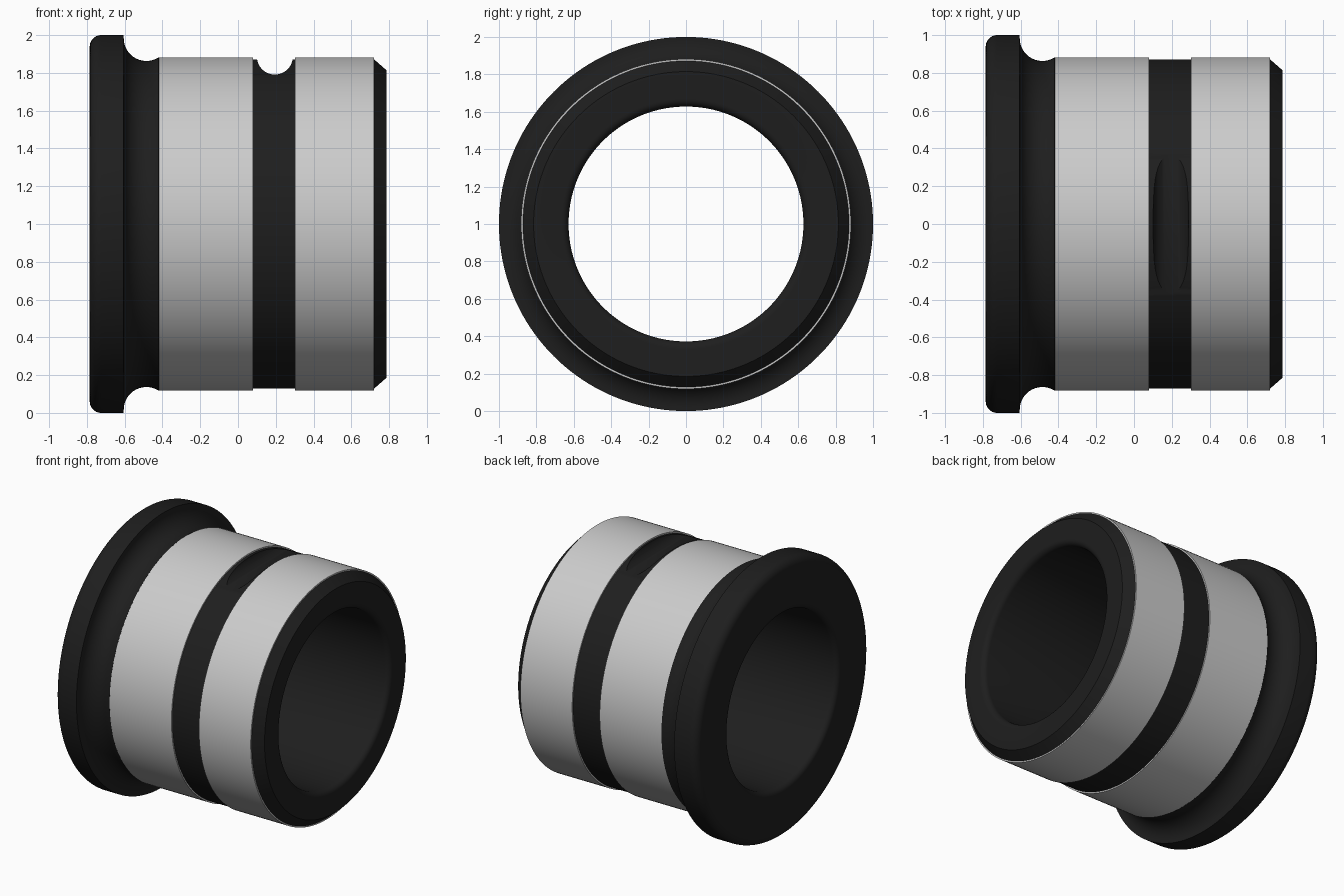
import bpy, bmesh
from math import sin, cos, pi, radians

if "Cube" in bpy.data.objects:
    bpy.data.objects.remove(bpy.data.objects["Cube"])

SEG = 160
CZ = 1.0  # height of the bore axis

rubber = bpy.data.materials.new("black_rubber")
rubber.diffuse_color = (0.013, 0.013, 0.013, 1)
rubber.use_nodes = True
rubber.node_tree.nodes["Principled BSDF"].inputs["Base Color"].default_value = rubber.diffuse_color


def arc(cx, cr, rad, a0, a1, n):
    """Points of an arc in the (x, radius) plane, angles in degrees."""
    return [(cx + rad * cos(radians(a0 + (a1 - a0) * i / n)),
             cr + rad * sin(radians(a0 + (a1 - a0) * i / n))) for i in range(n + 1)]


def lathe(name, profile, mat=None):
    """Revolve a closed (x, radius) profile about the x axis."""
    bm = bmesh.new()
    rings = []
    for s in range(SEG):
        a = 2 * pi * s / SEG
        rings.append([bm.verts.new((x, r * sin(a), CZ + r * cos(a))) for x, r in profile])
    n = len(profile)
    for s in range(SEG):
        p, q = rings[s], rings[(s + 1) % SEG]
        for i in range(n):
            j = (i + 1) % n
            bm.faces.new((p[i], p[j], q[j], q[i]))
    bmesh.ops.recalc_face_normals(bm, faces=bm.faces)
    me = bpy.data.meshes.new(name)
    bm.to_mesh(me)
    bm.free()
    ob = bpy.data.objects.new(name, me)
    bpy.context.collection.objects.link(ob)
    if mat:
        me.materials.append(mat)
    return ob


def activate(ob):
    bpy.ops.object.select_all(action='DESELECT')
    ob.select_set(True)
    bpy.context.view_layer.objects.active = ob


# Rubber bushing body: rounded flange, undercut neck, barrel, chamfered end, bore
profile = arc(-0.725, 0.94, 0.06, 180, 90, 8)
profile += [(-0.605, 1.0)]
profile += arc(-0.485, 0.983, 0.12, 180, 303, 16)
profile += [(-0.415, 0.872), (0.72, 0.872), (0.785, 0.815)]
profile += arc(0.745, 0.668, 0.04, 0, -90, 6)
profile += arc(-0.745, 0.668, 0.04, 270, 180, 6)
body = lathe("bushing_body", profile, rubber)

# Round notch milled across the top of the dark band
bpy.ops.mesh.primitive_cylinder_add(vertices=48, radius=0.095, depth=2.4,
                                    location=(0.195, 0, 1.886), rotation=(pi / 2, 0, 0))
cutter = bpy.context.object
cutter.name = "notch_cutter"
cutter.hide_render = True
cutter.data.materials.append(rubber)
mod = body.modifiers.new("notch", 'BOOLEAN')
mod.operation = 'DIFFERENCE'
mod.solver = 'EXACT'
mod.object = cutter
activate(body)
bpy.ops.object.modifier_apply(modifier="notch")
bpy.data.objects.remove(cutter)

# Grey metal sleeves around the barrel
sleeves = [lathe(name, [(a, 0.86), (a, 0.882), (b, 0.882), (b, 0.86)])
           for name, a, b in (("wide_sleeve", -0.42, 0.08), ("narrow_sleeve", 0.302, 0.72))]

for ob in [body] + sleeves:
    activate(ob)
    bpy.ops.object.shade_smooth_by_angle(angle=radians(30))
